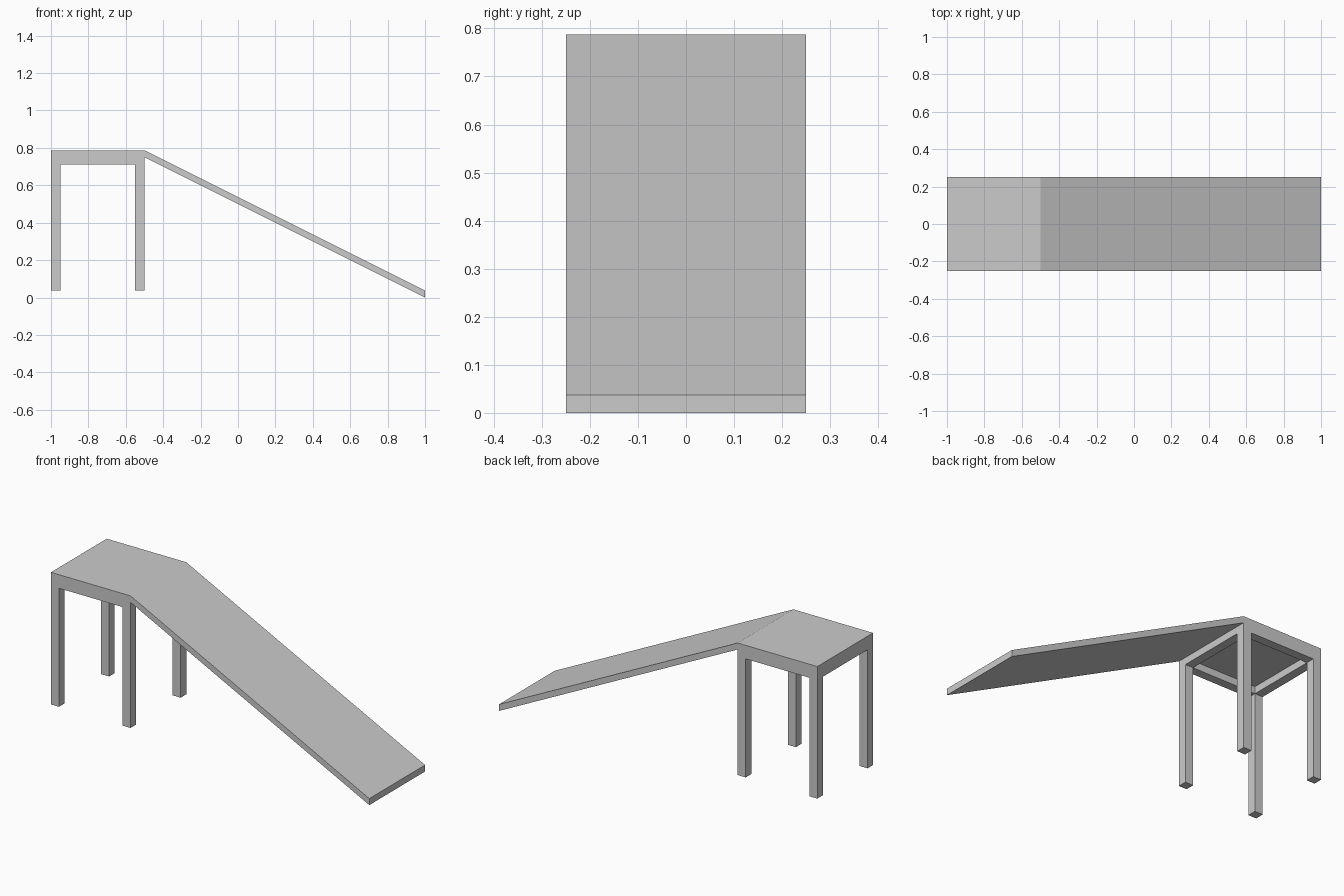
import bpy, bmesh

if "Cube" in bpy.data.objects:
    bpy.data.objects.remove(bpy.data.objects["Cube"])

TOP, SLAB, FRAME, FOOT = 0.787, 0.75, 0.71, 0.037   # key heights
X0, X1, HALF, LEG = -1.0, -0.5, 0.25, 0.05          # platform extents, post width


def prism(name, profile, y0, y1):
    """Extrude an (x, z) profile along y."""
    bm = bmesh.new()
    face = bm.faces.new([bm.verts.new((x, y0, z)) for x, z in profile])
    ext = bmesh.ops.extrude_face_region(bm, geom=[face])
    verts = [g for g in ext["geom"] if isinstance(g, bmesh.types.BMVert)]
    bmesh.ops.translate(bm, verts=verts, vec=(0, y1 - y0, 0))
    bmesh.ops.recalc_face_normals(bm, faces=bm.faces)
    mesh = bpy.data.meshes.new(name)
    bm.to_mesh(mesh)
    bm.free()
    obj = bpy.data.objects.new(name, mesh)
    bpy.context.collection.objects.link(obj)
    return obj


def box(name, x0, x1, y0, y1, z0, z1):
    return prism(name, [(x0, z0), (x1, z0), (x1, z1), (x0, z1)], y0, y1)


# Platform deck
box("platform_deck", X0, X1, -HALF, HALF, SLAB, TOP)

# Sloping ramp with vertically cut ends
prism("ramp", [(X1, SLAB), (1, 0), (1, FOOT), (X1, TOP)], -HALF, HALF)

# Four corner legs
for xn, x in (("outer", X0), ("ramp", X1 - LEG)):
    for yn, y in (("front", -HALF), ("back", HALF - LEG)):
        box(f"{yn}_{xn}_leg", x, x + LEG, y, y + LEG, FOOT, SLAB)

# Rails joining the legs under the deck
for yn, y in (("front", -HALF), ("back", HALF - LEG)):
    box(f"{yn}_rail", X0 + LEG, X1 - LEG, y, y + LEG, FRAME, SLAB)
for xn, x in (("outer", X0), ("ramp", X1 - LEG)):
    box(f"{xn}_rail", x, x + LEG, -HALF + LEG, HALF - LEG, FRAME, SLAB)
